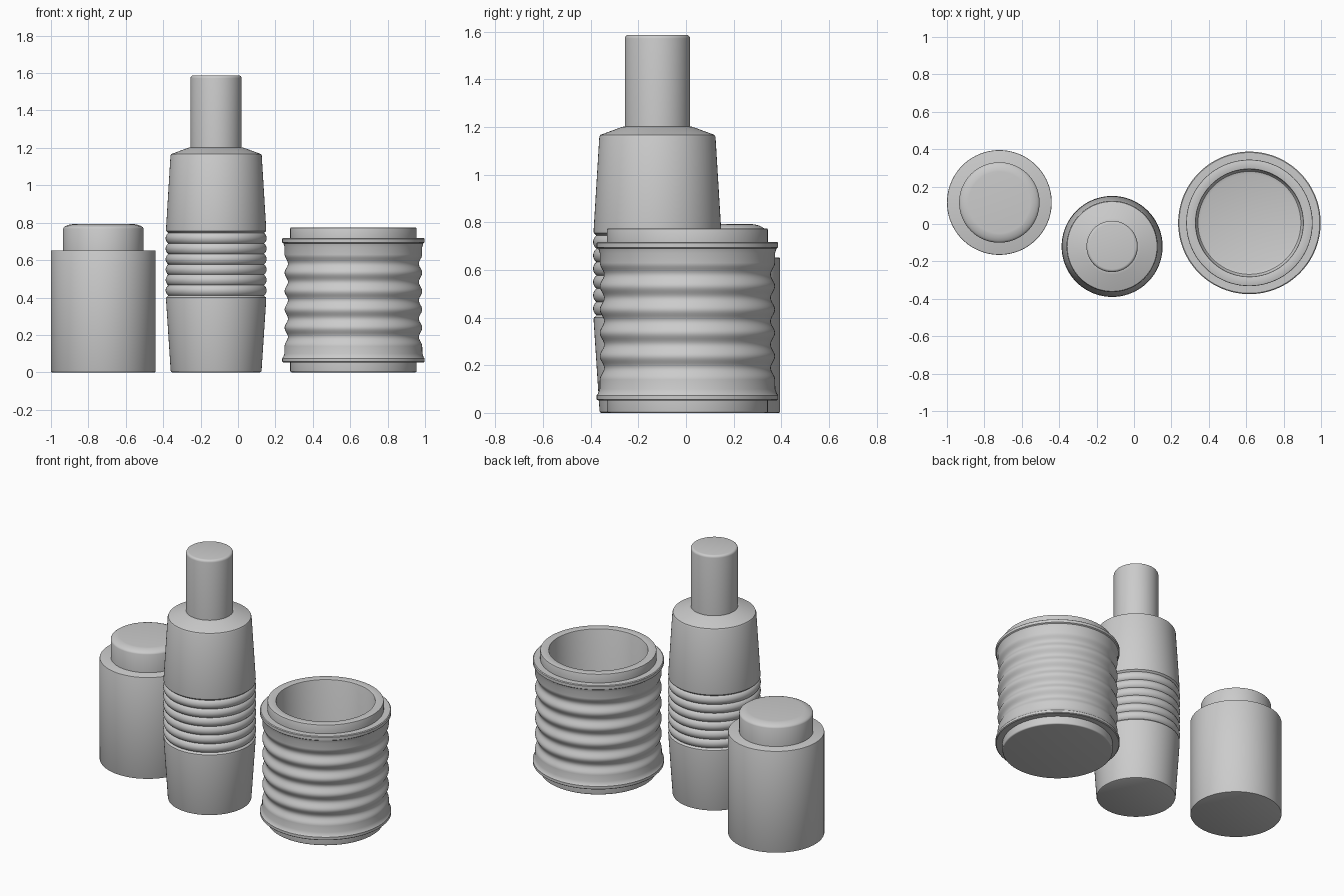
import bpy, bmesh, math

if "Cube" in bpy.data.objects:
    bpy.data.objects.remove(bpy.data.objects["Cube"])


def lathe(name, profile, cx, cy, segs=96, angle=28):
    """Revolve an (r, z) profile; ends are closed with flat caps."""
    bm = bmesh.new()
    rings = []
    for r, z in profile:
        rings.append([bm.verts.new((cx + r * math.cos(2 * math.pi * i / segs),
                                    cy + r * math.sin(2 * math.pi * i / segs), z))
                      for i in range(segs)])
    for a, b in zip(rings, rings[1:]):
        for i in range(segs):
            j = (i + 1) % segs
            bm.faces.new((a[i], a[j], b[j], b[i]))
    bm.faces.new(rings[0][::-1])
    bm.faces.new(rings[-1])
    bmesh.ops.recalc_face_normals(bm, faces=bm.faces)
    me = bpy.data.meshes.new(name)
    bm.to_mesh(me)
    bm.free()
    for p in me.polygons:
        p.use_smooth = True
    me.set_sharp_from_angle(angle=math.radians(angle))
    ob = bpy.data.objects.new(name, me)
    bpy.context.collection.objects.link(ob)
    return ob


def fillet(r, z, rad, start, n=4):
    """Quarter-round points about (r, z), sweeping 90 degrees from start."""
    return [(r + rad * math.cos(math.radians(start + 90 * i / n)),
             z + rad * math.sin(math.radians(start + 90 * i / n)))
            for i in range(n + 1)]


# Short plain jar with stepped lid
jx, jy = -0.72, 0.115
lathe("short_jar_body", fillet(0.275, 0.005, 0.005, -90, 2)
      + fillet(0.275, 0.647, 0.005, 0, 2), jx, jy)
lathe("short_jar_lid", [(0.215, 0.64), (0.215, 0.768), (0.212, 0.775), (0.204, 0.781),
                        (0.19, 0.787), (0.175, 0.791), (0.165, 0.792)], jx, jy, angle=40)

# Tall bottle with scalloped grip band
bx, by = -0.117, -0.12
z0, z1, ribs, n = 0.41, 0.745, 6, 10
band = [(0.256 + 0.014 * abs(math.sin(math.pi * i / n)) ** 0.7, z0 + (z1 - z0) * i / (n * ribs))
        for i in range(n * ribs + 1)]
lathe("bottle_body", [(0.235, 0), (0.241, 0.003), (0.243, 0.009), (0.268, 0.39), (0.267, 0.4)]
      + band + [(0.267, 0.755), (0.268, 0.765), (0.244, 1.158), (0.24, 1.167),
                (0.15, 1.2), (0.137, 1.203)], bx, by)
lathe("bottle_cap", [(0.137, 1.195)] + fillet(0.122, 1.572, 0.015, 0), bx, by)

# Open ribbed pot: foot, flange, wavy wall, flange, rim, hollow inside
px, py = 0.617, 0.006
w0, w1, waves, n = 0.14, 0.63, 5, 12
wall = [(0.359 + 0.009 * math.cos(2 * math.pi * i / n), w0 + (w1 - w0) * i / (n * waves))
        for i in range(n * waves + 1)]
outer = (fillet(0.330, 0.008, 0.008, -90)
         + [(0.338, 0.053), (0.376, 0.053), (0.381, 0.057), (0.381, 0.074), (0.376, 0.08),
            (0.369, 0.1)] + wall
         + [(0.368, 0.67), (0.374, 0.69), (0.381, 0.695), (0.381, 0.714), (0.376, 0.718),
            (0.338, 0.718)] + fillet(0.333, 0.769, 0.005, 0, 2))
inner = fillet(0.292, 0.769, 0.005, 90, 2) + [
    (0.287, 0.1), (0.284, 0.085), (0.275, 0.073), (0.26, 0.068)]
lathe("ribbed_pot", outer + inner, px, py, segs=112)
